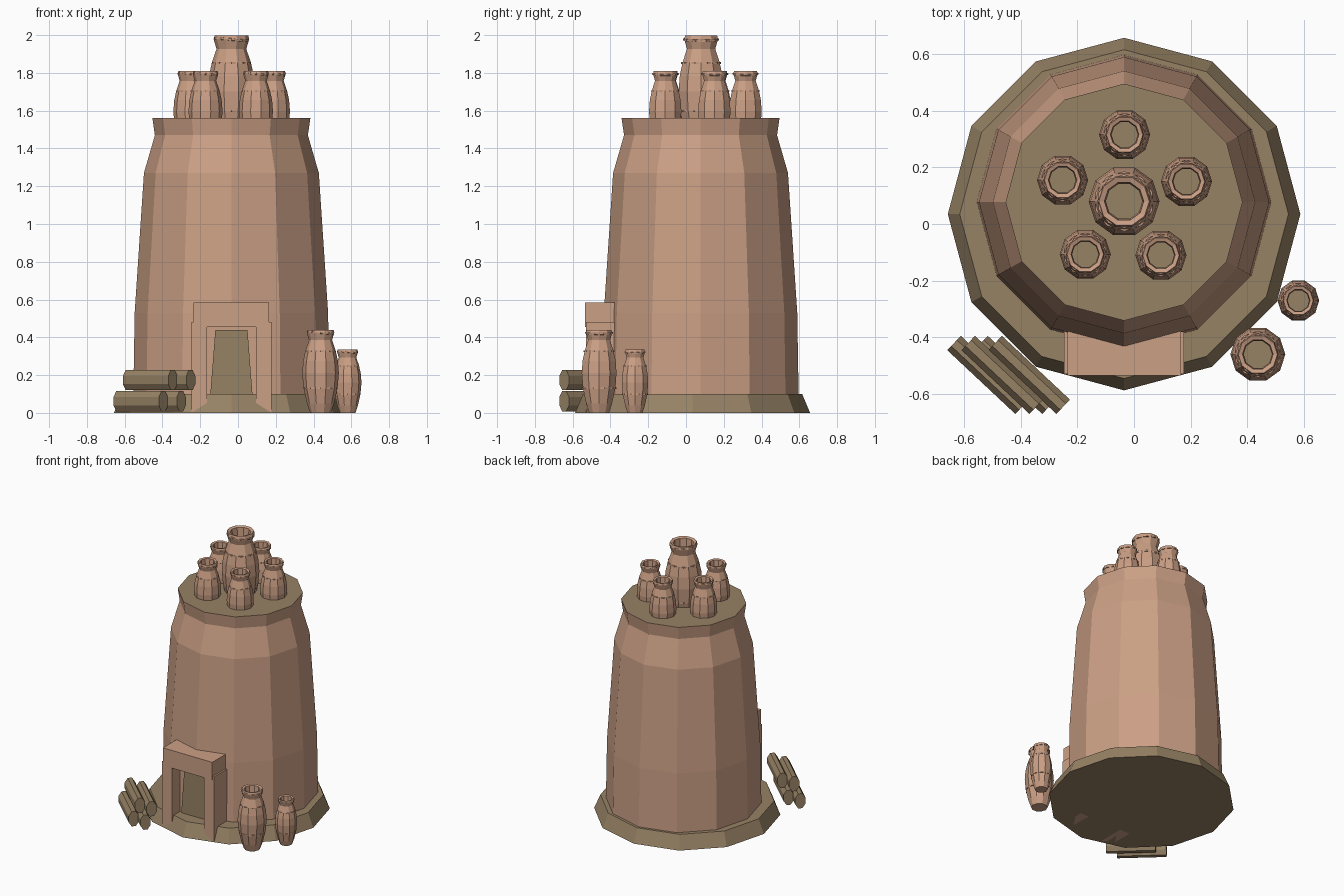
import bpy, bmesh, math
from mathutils import Vector, Matrix

cube = bpy.data.objects.get("Cube")
if cube:
    bpy.data.objects.remove(cube, do_unlink=True)


def material(name, rgb):
    m = bpy.data.materials.new(name)
    m.diffuse_color = (*rgb, 1)
    m.use_nodes = True
    m.node_tree.nodes["Principled BSDF"].inputs["Base Color"].default_value = (*rgb, 1)
    return m


CLAY = material("clay", (0.60, 0.35, 0.235))
EARTH = material("earth", (0.31, 0.225, 0.13))


def finish(name, bm, mats, loc=(0, 0, 0), scale=1):
    bmesh.ops.recalc_face_normals(bm, faces=bm.faces)
    mesh = bpy.data.meshes.new(name)
    bm.to_mesh(mesh)
    bm.free()
    for m in mats:
        mesh.materials.append(m)
    ob = bpy.data.objects.new(name, mesh)
    bpy.context.collection.objects.link(ob)
    ob.location = loc
    ob.scale = (scale,) * 3
    return ob


def lathe(bm, profile, sides, turn=0.0, caps=True):
    """Stack of polygon rings given as (radius, height); returns the end cap."""
    rings = []
    for r, z in profile:
        angles = [turn + math.tau * i / sides for i in range(sides)]
        rings.append([bm.verts.new((r * math.cos(a), r * math.sin(a), z)) for a in angles])
    for low, high in zip(rings, rings[1:]):
        for i in range(sides):
            j = (i + 1) % sides
            bm.faces.new((low[i], low[j], high[j], high[i]))
    if caps:
        bm.faces.new(rings[0][::-1])
        return bm.faces.new(rings[-1])


def prism(name, outline, y_front, y_back, mat):
    """Extrude an outline in x and z along y."""
    bm = bmesh.new()
    face = bm.faces.new([bm.verts.new((x, y_front, z)) for x, z in outline])
    out = bmesh.ops.extrude_face_region(bm, geom=[face])
    moved = [g for g in out["geom"] if isinstance(g, bmesh.types.BMVert)]
    bmesh.ops.translate(bm, verts=moved, vec=(0, y_back - y_front, 0))
    return finish(name, bm, [mat])


def box(name, x0, x1, y0, y1, z0, z1, mat):
    return prism(name, [(x0, z0), (x1, z0), (x1, z1), (x0, z1)], y0, y1, mat)


# Footing and kiln body with an earth roof
bm = bmesh.new()
lathe(bm, [(0.622, 0), (0.58, 0.1)], 12)
finish("footing", bm, [EARTH], (-0.035, 0.035, 0))

bm = bmesh.new()
roof = lathe(bm, [(0.52, 0.05), (0.512, 0.53), (0.463, 1.27), (0.405, 1.47), (0.418, 1.56)], 12)
roof.material_index = 1
finish("kiln_body", bm, [CLAY, EARTH], (-0.035, 0.077, 0))

# Doorway: two jambs, a lintel and a tapered door panel
DOOR_X = -0.035
for side, name in ((-1, "right_jamb"), (1, "left_jamb")):
    a, b = sorted((DOOR_X + side * 0.13, DOOR_X + side * 0.212))
    box(name, a, b, -0.53, -0.34, 0, 0.48, CLAY)
box("lintel", DOOR_X - 0.2, DOOR_X + 0.2, -0.535, -0.34, 0.455, 0.585, CLAY)
box("jamb_cap", DOOR_X - 0.212, DOOR_X + 0.212, -0.53, -0.34, 0.455, 0.48, CLAY)
box("door_recess", DOOR_X - 0.13, DOOR_X + 0.13, -0.44, -0.36, 0.05, 0.46, CLAY)
panel = [(DOOR_X + x, z) for x, z in ((-0.112, 0.09), (0.112, 0.09), (0.085, 0.44), (-0.085, 0.44))]
prism("door_panel", panel, -0.449, -0.44, EARTH)

# Pots: outer wall, rim and inner wall, with two bands and a rim wrap
POT = [(0.055, 0), (0.072, 0.05), (0.09, 0.13), (0.097, 0.21), (0.092, 0.275), (0.08, 0.33),
       (0.061, 0.385), (0.073, 0.425), (0.069, 0.44), (0.054, 0.435), (0.05, 0.385), (0.056, 0.34)]


def pot(name, x, y, z, scale):
    bm = bmesh.new()
    lathe(bm, POT, 10).material_index = 1
    for r, h in ((0.082, 0.327), (0.092, 0.13)):
        lathe(bm, [(r - 0.012, h - 0.004), (r, h - 0.004), (r, h + 0.004), (r - 0.012, h + 0.004)],
              10, math.pi / 10, caps=False)
    start = len(bm.verts)
    lathe(bm, [(0.064, 0.418), (0.074, 0.42), (0.074, 0.428), (0.064, 0.43)], 10, math.pi / 10, caps=False)
    bm.verts.ensure_lookup_table()
    bmesh.ops.rotate(bm, verts=bm.verts[start:], cent=(0, 0, 0.424),
                     matrix=Matrix.Rotation(math.radians(5), 3, "Y"))
    finish(name, bm, [CLAY, EARTH], (x, y, z), scale)


pot("large_ground_pot", 0.437, -0.46, 0, 1)
pot("small_ground_pot", 0.58, -0.27, 0, 0.76)
pot("central_chimney_pot", -0.035, 0.08, 1.43, 1.29)
ROOF_POTS = [(-0.033, 0.315), (0.185, 0.15), (0.095, -0.11), (-0.172, -0.107), (-0.252, 0.155)]
for i, (x, y) in enumerate(ROOF_POTS):
    pot(f"roof_pot_{i + 1}", x, y, 1.4, 0.93)

# Stacked firewood, lying diagonally beside the door
along = Vector((0.24, -0.225, 0))
for i, (x, z) in enumerate(((-0.635, 0.062), (-0.54, 0.062), (-0.585, 0.174), (-0.49, 0.174))):
    bm = bmesh.new()
    lathe(bm, [(0.058, 0), (0.058, along.length)], 8, math.pi / 8)
    bmesh.ops.scale(bm, verts=bm.verts, vec=(1, 0.65, 1))
    # Local x becomes up, local z runs along the log
    axis, up = along.normalized(), Vector((0, 0, 1))
    turn = Matrix((up, axis.cross(up), axis)).transposed()
    bmesh.ops.rotate(bm, verts=bm.verts, cent=(0, 0, 0), matrix=turn)
    finish(f"log_{i + 1}", bm, [EARTH], (x, -0.42, z))
